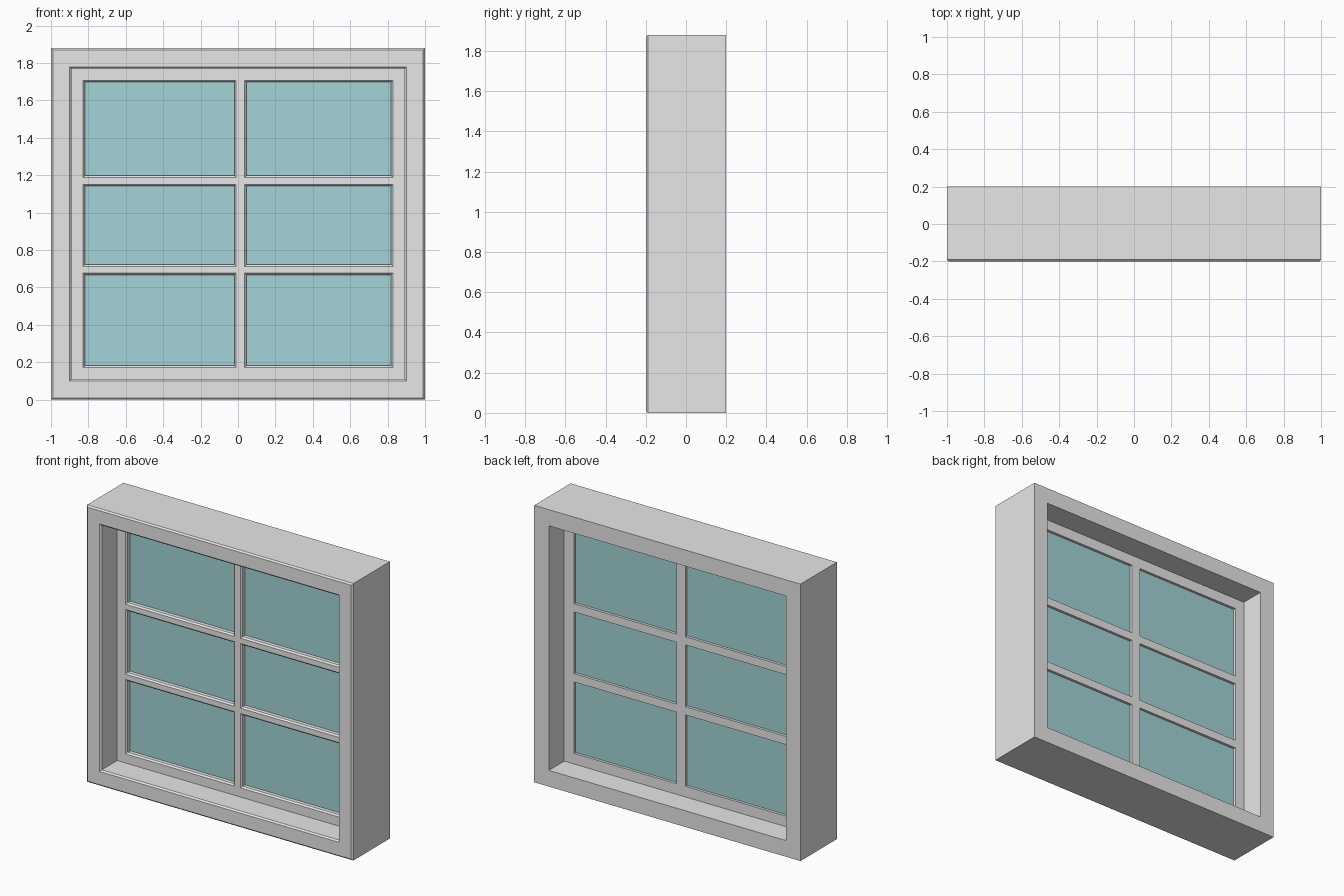
import bpy
import bmesh

cube = bpy.data.objects.get("Cube")
if cube:
    bpy.data.objects.remove(cube)

WIDTH, HEIGHT = 2.0, 1.88
BEVEL = 0.01
SASH_FRONT, SASH_BACK = -0.025, 0.035
REVEAL = 0.11      # frame width
PANE_EDGE = 0.182  # inset of the sash opening


def material(name, colour):
    mat = bpy.data.materials.new(name)
    mat.use_nodes = True
    mat.diffuse_color = (*colour, 1)
    mat.node_tree.nodes["Principled BSDF"].inputs["Base Color"].default_value = (*colour, 1)
    return mat


def finish(name, bm, mat):
    bmesh.ops.recalc_face_normals(bm, faces=bm.faces)
    mesh = bpy.data.meshes.new(name)
    bm.to_mesh(mesh)
    bm.free()
    mesh.materials.append(mat)
    obj = bpy.data.objects.new(name, mesh)
    bpy.context.collection.objects.link(obj)
    return obj


def rectangular_ring(name, profile, mat):
    """Sweep a closed (inset, y) profile around the window outline."""
    bm = bmesh.new()
    loops = []
    for inset, y in profile:
        x, low, high = WIDTH / 2 - inset, inset, HEIGHT - inset
        corners = ((-x, low), (x, low), (x, high), (-x, high))
        loops.append([bm.verts.new((cx, y, cz)) for cx, cz in corners])
    for i, loop in enumerate(loops):
        after = loops[(i + 1) % len(loops)]
        for k in range(4):
            n = (k + 1) % 4
            bm.faces.new((loop[k], loop[n], after[n], after[k]))
    return finish(name, bm, mat)


def box(name, x0, x1, y0, y1, z0, z1, mat, chamfer_axis=None):
    """Box whose long front edges may be chamfered."""
    bm = bmesh.new()
    bmesh.ops.create_cube(bm, size=1)
    for v in bm.verts:
        v.co = (x1 if v.co.x > 0 else x0, y1 if v.co.y > 0 else y0, z1 if v.co.z > 0 else z0)
    if chamfer_axis is not None:
        edges = [e for e in bm.edges
                 if all(abs(v.co.y - y0) < 1e-5 for v in e.verts)
                 and abs(e.verts[0].co[chamfer_axis] - e.verts[1].co[chamfer_axis]) > 0.1]
        bmesh.ops.bevel(bm, geom=edges, offset=BEVEL, segments=1, affect='EDGES')
    return finish(name, bm, mat)


grey = material("painted grey", (0.8, 0.8, 0.8))
teal = material("teal glass", (0.37, 0.66, 0.68))

# Deep outer frame, chamfered on its front edges
rectangular_ring("outer_frame", [
    (0, 0.2), (0, -0.2 + BEVEL), (BEVEL, -0.2),
    (REVEAL - BEVEL, -0.2), (REVEAL, -0.2 + BEVEL), (REVEAL, 0.2)], grey)

# Sash set in the middle of the frame
rectangular_ring("sash", [
    (REVEAL, SASH_BACK), (REVEAL, SASH_FRONT), (PANE_EDGE - BEVEL, SASH_FRONT),
    (PANE_EDGE, SASH_FRONT + BEVEL), (PANE_EDGE, SASH_BACK)], grey)

# Glazing bars
side = WIDTH / 2 - PANE_EDGE + BEVEL
low, high = PANE_EDGE - BEVEL, HEIGHT - PANE_EDGE + BEVEL
box("vertical_bar", -0.02, 0.046, SASH_FRONT, SASH_BACK, low, high, grey, 2)
for label, z in (("lower", 0.695), ("upper", 1.17)):
    for part, x0, x1 in (("right", -side, -0.01), ("left", 0.036, side)):
        box(f"{label}_{part}_bar", x0, x1, SASH_FRONT, SASH_BACK,
            z - 0.028, z + 0.028, grey, 0)

# Glass sheet
box("glass", -side, side, 0.011, 0.017, low, high, teal)
